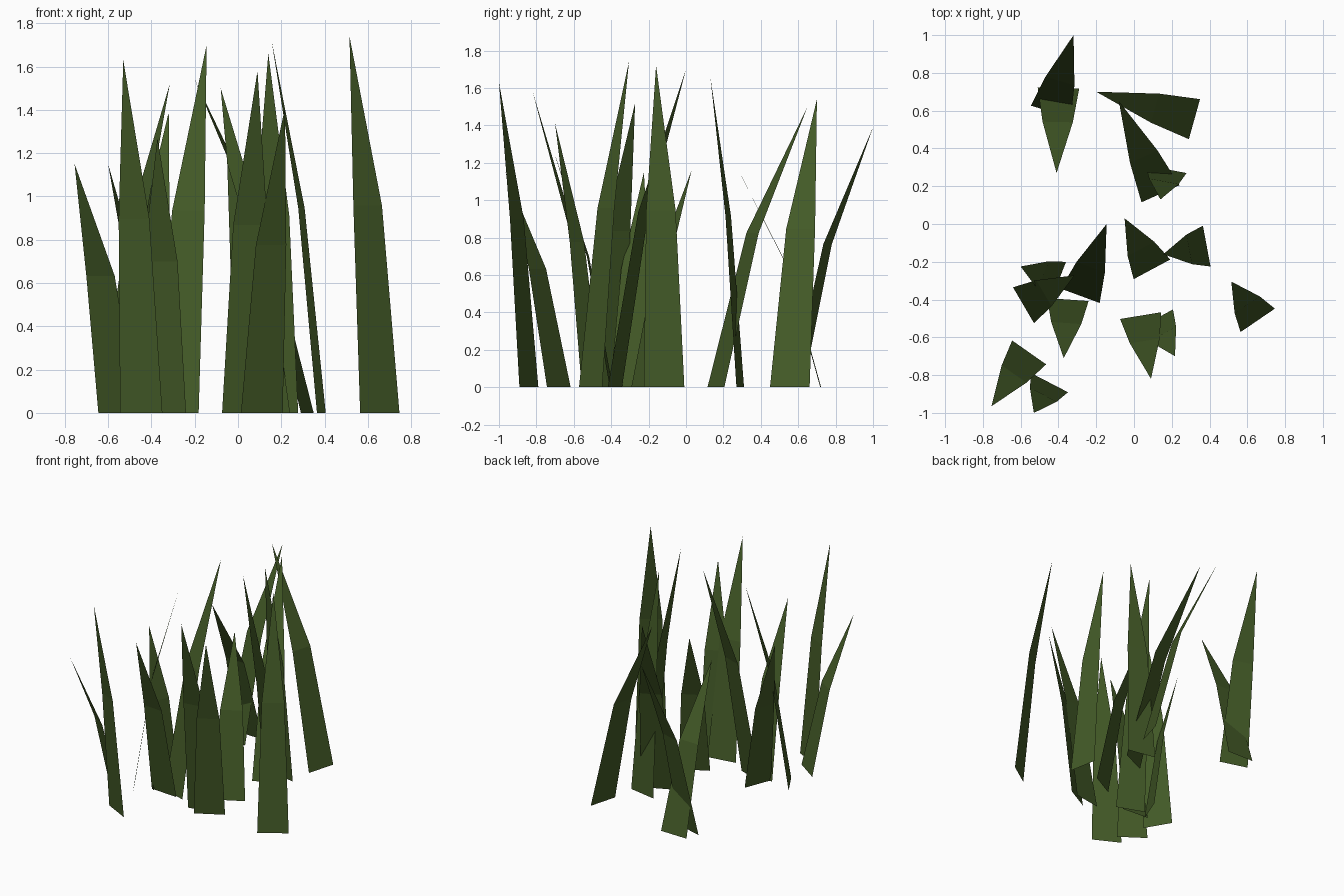
import bpy
from mathutils import Vector

cube = bpy.data.objects.get("Cube")
if cube:
    bpy.data.objects.remove(cube, do_unlink=True)

# One flat green for every blade
green = bpy.data.materials.new("grass_green")
green.use_nodes = True
colour = (0.056, 0.102, 0.02, 1)
green.diffuse_color = colour
green.node_tree.nodes["Principled BSDF"].inputs["Base Color"].default_value = colour

BASE_WIDTH = 0.22     # width at the ground
BEND_WIDTH = 0.16     # width at the bend
BEND_REACH = 0.4      # share of the lean reached at the bend
BEND_HEIGHT = 0.55    # share of the height reached at the bend


def grass_blade(name, root, tip):
    """Flat bent blade: a tapering quad below and a triangular tip above."""
    root, tip = Vector((*root, 0)), Vector(tip)
    lean = tip - root
    # The blade is widest across the direction it leans in
    across = Vector((-lean.y, lean.x, 0)).normalized()
    bend = root + Vector((lean.x * BEND_REACH, lean.y * BEND_REACH, lean.z * BEND_HEIGHT))
    half_base, half_bend = across * BASE_WIDTH / 2, across * BEND_WIDTH / 2
    points = [root + half_base, root - half_base,
              bend - half_bend, bend + half_bend, tip]
    mesh = bpy.data.meshes.new(name)
    mesh.from_pydata(points, [], [(0, 1, 2, 3), (3, 2, 4)])
    mesh.materials.append(green)
    blade = bpy.data.objects.new(name, mesh)
    bpy.context.collection.objects.link(blade)
    return blade


# Root on the ground, then the tip, for each blade of the tuft
blades = {
    "back_left_edge": ((-.44, .595), (-.32, 1, 1.39)),
    "back_left_inner": ((-.4, .72), (-.41, .27, 1.18)),
    "back_wide_lean": ((.32, .555), (-.2, .7, 1.54)),
    "back_long_lean": ((.14, .16), (-.08, .65, 1.5)),
    "back_upright": ((.17, .29), (.14, .13, 1.66)),
    "middle_short": ((.095, -.24), (-.05, .03, 1.16)),
    "middle_tall": ((-.285, -.38), (-.145, 0, 1.7)),
    "middle_side": ((.385, -.117), (.155, -.16, 1.72)),
    "outer_side": ((.655, -.51), (.515, -.305, 1.74)),
    "front_lean": ((.035, -.485), (.09, -.82, 1.58)),
    "front_upright": ((.11, -.505), (.217, -.7, 1.41)),
    "front_outer_short": ((-.555, -.68), (-.755, -.965, 1.15)),
    "front_outer_tall": ((-.447, -.84), (-.53, -1, 1.63)),
    "cluster_short": ((-.4, -.303), (-.6, -.225, 1.15)),
    "cluster_tall": ((-.585, -.43), (-.315, -.272, 1.52)),
    "cluster_front": ((-.35, -.4), (-.372, -.71, 1.27)),
}
for place, (root, tip) in blades.items():
    grass_blade(place + "_blade", root, tip)
